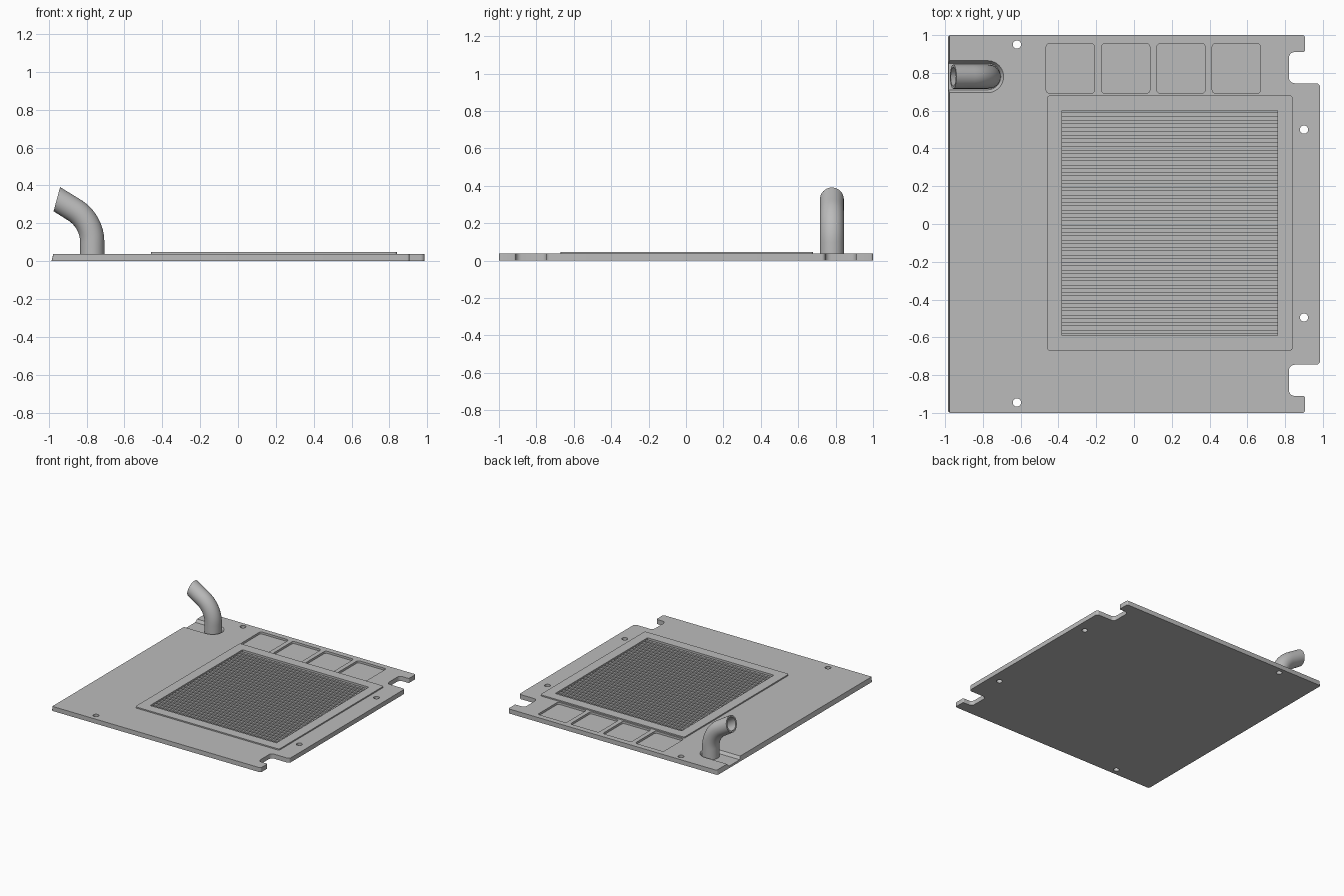
import bpy, bmesh
from math import sin, cos, pi, radians
from mathutils import Vector

cube = bpy.data.objects.get("Cube")
if cube:
    bpy.data.objects.remove(cube, do_unlink=True)

grey = bpy.data.materials.new("plain grey")
grey.use_nodes = True
COLOUR = (0.5, 0.5, 0.5, 1)
grey.diffuse_color = COLOUR
grey.node_tree.nodes["Principled BSDF"].inputs["Base Color"].default_value = COLOUR


def make(name, bm):
    bmesh.ops.recalc_face_normals(bm, faces=bm.faces)
    mesh = bpy.data.meshes.new(name)
    bm.to_mesh(mesh)
    bm.free()
    mesh.materials.append(grey)
    ob = bpy.data.objects.new(name, mesh)
    bpy.context.collection.objects.link(ob)
    return ob


def rounded(corners, steps=5):
    """Outline from (x, y, radius) corners, right angles filleted."""
    pts = []
    for i, (x, y, r) in enumerate(corners):
        p = Vector((x, y))
        if not r:
            pts.append(p)
            continue
        a = (Vector(corners[i - 1][:2]) - p).normalized() * r
        b = (Vector(corners[(i + 1) % len(corners)][:2]) - p).normalized() * r
        for k in range(steps + 1):
            t = pi / 2 * k / steps
            pts.append(p + a * (1 - sin(t)) + b * (1 - cos(t)))
    return pts


def box(x0, x1, y0, y1, r=0.0):
    return rounded([(x0, y0, r), (x1, y0, r), (x1, y1, r), (x0, y1, r)])


def disc(x, y, r, n=24):
    return [(x + r * cos(2 * pi * k / n), y + r * sin(2 * pi * k / n)) for k in range(n)]


def add_prism(bm, low, z0, z1, high=None):
    """Closed prism, optionally with a different top outline."""
    a = [bm.verts.new((*p, z0)) for p in low]
    b = [bm.verts.new((*p, z1)) for p in (high or low)]
    bm.faces.new(a[::-1])
    bm.faces.new(b)
    for i in range(len(a)):
        j = (i + 1) % len(a)
        bm.faces.new((a[i], a[j], b[j], b[i]))


def cut(ob, cutter, op='DIFFERENCE'):
    mod = ob.modifiers.new("cut", 'BOOLEAN')
    mod.operation, mod.object, mod.solver = op, cutter, 'EXACT'
    dg = bpy.context.evaluated_depsgraph_get()
    mesh = bpy.data.meshes.new_from_object(ob.evaluated_get(dg))
    ob.modifiers.clear()
    ob.data = mesh
    bpy.data.objects.remove(cutter, do_unlink=True)


TOP, RIM, FLOOR = 0.037, 0.047, 0.016

# Base plate with two latch notches and a sloped left edge
half = [(0.985, 0.745, 0.02), (0.82, 0.745, 0.03), (0.82, 0.91, 0.03),
        (0.905, 0.91, 0.01), (0.905, 1.0, 0.012), (-0.985, 1.0, 0.015)]
outline = rounded(half + [(x, -y, r) for x, y, r in reversed(half)])
bm = bmesh.new()
add_prism(bm, outline, 0, TOP, [(max(x, -0.976), y) for x, y in outline])
plate = make("base_plate", bm)

# Raised surround
bm = bmesh.new()
add_prism(bm, box(-0.46, 0.84, -0.67, 0.68, 0.015), 0.01, RIM)
cut(plate, make("surround", bm), 'UNION')

# Core recess, four shallow pockets, screw holes
bm = bmesh.new()
add_prism(bm, box(-0.38, 0.76, -0.59, 0.6), FLOOR, 0.1)
for i in range(4):
    x = -0.465 + i * 0.293
    add_prism(bm, box(x, x + 0.256, 0.692, 0.955, 0.018), 0.02, 0.1)
for x, y in ((-0.62, 0.95), (-0.62, -0.945), (0.9, 0.5), (0.9, -0.495)):
    add_prism(bm, disc(x, y, 0.022), -0.1, 0.1)
cut(plate, make("recess_cutter", bm))


# Sloped channel around the pipe, open to the left edge
def channel(r):
    arc = [(-0.775 + r * cos(t), 0.78 + r * sin(t))
           for t in (radians(-90 + 15 * k) for k in range(13))]
    return arc + [(-1.1, 0.78 + r), (-1.1, 0.78 - r)]


bm = bmesh.new()
add_prism(bm, channel(0.07), 0.014, TOP + 0.003, channel(0.087))
cut(plate, make("channel_cutter", bm))

# Fine core fins across the recess
bm = bmesh.new()
FINS = 30
pitch = 1.19 / FINS
for i in range(FINS):
    y = -0.59 + (i + 0.25) * pitch
    add_prism(bm, box(-0.38, 0.76, y, y + pitch * 0.5), FLOOR - 0.004, 0.036)
make("core_fins", bm)

# Bent hollow pipe: rings along a straight, an arc and a straight
BEND, RISE, LEAN = 0.2, 0.1, radians(60)
path = [(-0.77, 0.012, 0.0), (-0.77, RISE, 0.0)]
for k in range(1, 13):
    a = LEAN * k / 12
    path.append((-0.77 - BEND * (1 - cos(a)), RISE + BEND * sin(a), a))
path.append((-0.957, 0.327, radians(75)))   # end cut at a slant

bm = bmesh.new()


def tube(radius, stations, n=32):
    rings = []
    for x, z, a in stations:
        # the slanted end is stretched so the tube keeps its bore
        wide = radius / cos(a - min(a, LEAN))
        rings.append([bm.verts.new((x + wide * cos(t) * cos(a), 0.78 + radius * sin(t),
                                    z + wide * cos(t) * sin(a)))
                      for t in (2 * pi * k / n for k in range(n))])
    for lo, hi in zip(rings, rings[1:]):
        for k in range(n):
            j = (k + 1) % n
            bm.faces.new((lo[k], lo[j], hi[j], hi[k]))
    return rings


outer = tube(0.064, path)
inner = tube(0.05, [(-0.77, 0.02, 0.0)] + path[1:])
bm.faces.new(outer[0])
bm.faces.new(inner[0])
for k in range(32):
    j = (k + 1) % 32
    bm.faces.new((outer[-1][k], outer[-1][j], inner[-1][j], inner[-1][k]))
pipe = make("bent_pipe", bm)

# Smooth the round surfaces, keep edges sharp
for ob in (plate, pipe):
    bpy.ops.object.select_all(action='DESELECT')
    ob.select_set(True)
    bpy.context.view_layer.objects.active = ob
    bpy.ops.object.shade_smooth_by_angle(angle=radians(30))
